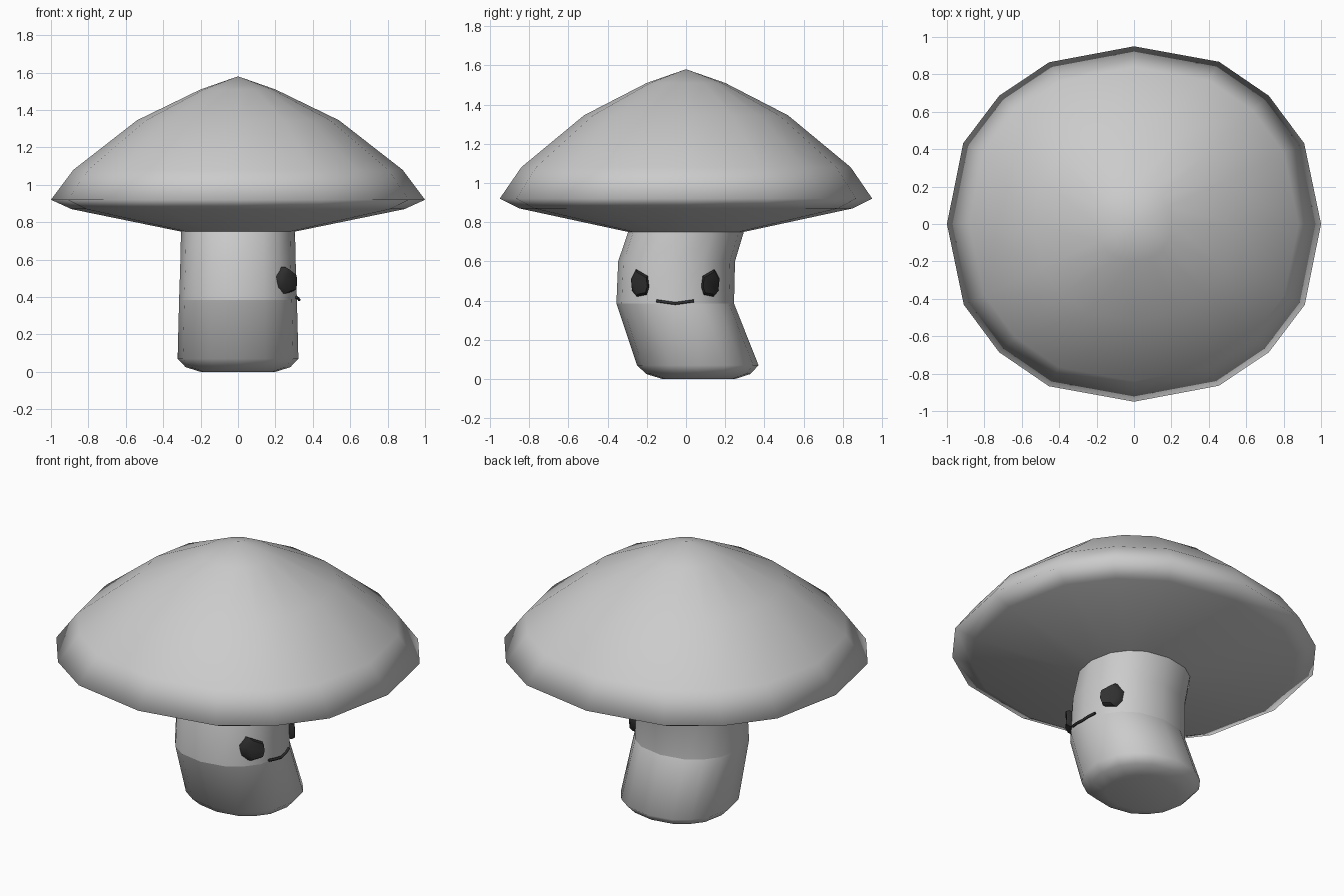
import bpy, bmesh
from math import cos, sin, sqrt, radians

if "Cube" in bpy.data.objects:
    bpy.data.objects.remove(bpy.data.objects["Cube"])

# uneven 16-sided outline shared by cap and stem: (angle, radius factor)
QUARTER = [(0, 1.0), (26.5, 1.017), (45, 1.02), (63.5, 1.02)]
OUTLINE = [(q * 90 + a, r) for q in range(4) for a, r in QUARTER]
MID = -0.055  # centre of the face along y


def finish(name, bm, mat=None, angle=180):
    bmesh.ops.recalc_face_normals(bm, faces=bm.faces)
    me = bpy.data.meshes.new(name)
    bm.to_mesh(me)
    bm.free()
    ob = bpy.data.objects.new(name, me)
    bpy.context.collection.objects.link(ob)
    if mat:
        me.materials.append(mat)
    bpy.ops.object.select_all(action='DESELECT')
    ob.select_set(True)
    bpy.context.view_layer.objects.active = ob
    if angle < 180:
        bpy.ops.object.shade_smooth_by_angle(angle=radians(angle))
    else:
        me.shade_smooth()
    return ob


def bridge(bm, rings):
    n = len(rings[0])
    for a, b in zip(rings, rings[1:]):
        for i in range(n):
            bm.faces.new((a[i], a[(i + 1) % n], b[(i + 1) % n], b[i]))


def ring(bm, rx, ry, cy, z):
    return [bm.verts.new((rx * f * cos(radians(a)), cy + ry * f * sin(radians(a)), z))
            for a, f in OUTLINE]


# cap: rings from the underside hole up over the rim to the tip
bm = bmesh.new()
rings = [ring(bm, rx, ry, 0, z) for rx, ry, z in [
    (0.305, 0.295, 0.75), (0.89, 0.85, 0.87), (1.0, 0.95, 0.92),
    (0.88, 0.84, 1.08), (0.54, 0.52, 1.345), (0.20, 0.20, 1.51)]]
bridge(bm, rings)
tip = bm.verts.new((0, 0, 1.58))
for i in range(16):
    bm.faces.new((rings[-1][i], rings[-1][(i + 1) % 16], tip))
finish("cap", bm)

# bent stem with rounded foot
bm = bmesh.new()
rings = [ring(bm, *p) for p in [
    (0.20, 0.185, 0.065, 0), (0.28, 0.265, 0.063, 0.025), (0.323, 0.31, 0.06, 0.07),
    (0.315, 0.30, MID, 0.385), (0.308, 0.298, -0.048, 0.6), (0.305, 0.295, 0, 0.75)]]
bridge(bm, rings)
bm.faces.new(rings[0])
crease = set(rings[3])
for e in bm.edges:
    if e.verts[0] in crease and e.verts[1] in crease:
        e.smooth = False
finish("stem", bm)

dark = bpy.data.materials.new("dark")
dark.diffuse_color = (0.03, 0.03, 0.03, 1)
dark.use_nodes = True
dark.node_tree.nodes["Principled BSDF"].inputs["Base Color"].default_value = dark.diffuse_color


def surf(d):
    return 0.312 * sqrt(max(0, 1 - (d / 0.3) ** 2))


# eyes: pointed pads following the stem, mirrored about the face centre
EYE = [(0.20, 0.56), (0.14, 0.525), (0.133, 0.47), (0.145, 0.43),
       (0.195, 0.42), (0.22, 0.45), (0.226, 0.51)]
for side, name in ((-1, "eye_left"), (1, "eye_right")):
    bm = bmesh.new()
    rings = []
    for lift, s in ((-0.02, 1), (0.022, 1), (0.042, 0.8)):
        row = []
        for d, z in EYE:
            d, z2 = 0.18 + (d - 0.18) * s, 0.485 + (z - 0.485) * s
            row.append(bm.verts.new((surf(d) + lift, MID + side * d, z2)))
        rings.append(row)
    bridge(bm, rings)
    bm.faces.new(rings[0])
    bm.faces.new(rings[-1])
    finish(name, bm, dark, 40)

# mouth: thin smile wrapped on the stem
cu = bpy.data.curves.new("mouth", 'CURVE')
cu.dimensions = '3D'
cu.bevel_depth = 0.008
cu.bevel_resolution = 1
cu.use_fill_caps = True
sp = cu.splines.new('POLY')
sp.points.add(4)
for p, d in zip(sp.points, (-0.095, -0.05, 0, 0.05, 0.095)):
    p.co = (surf(d) + 0.015, MID + d, 0.385 + abs(d) * 0.14, 1)
cu.materials.append(dark)
mouth = bpy.data.objects.new("mouth", cu)
bpy.context.collection.objects.link(mouth)
